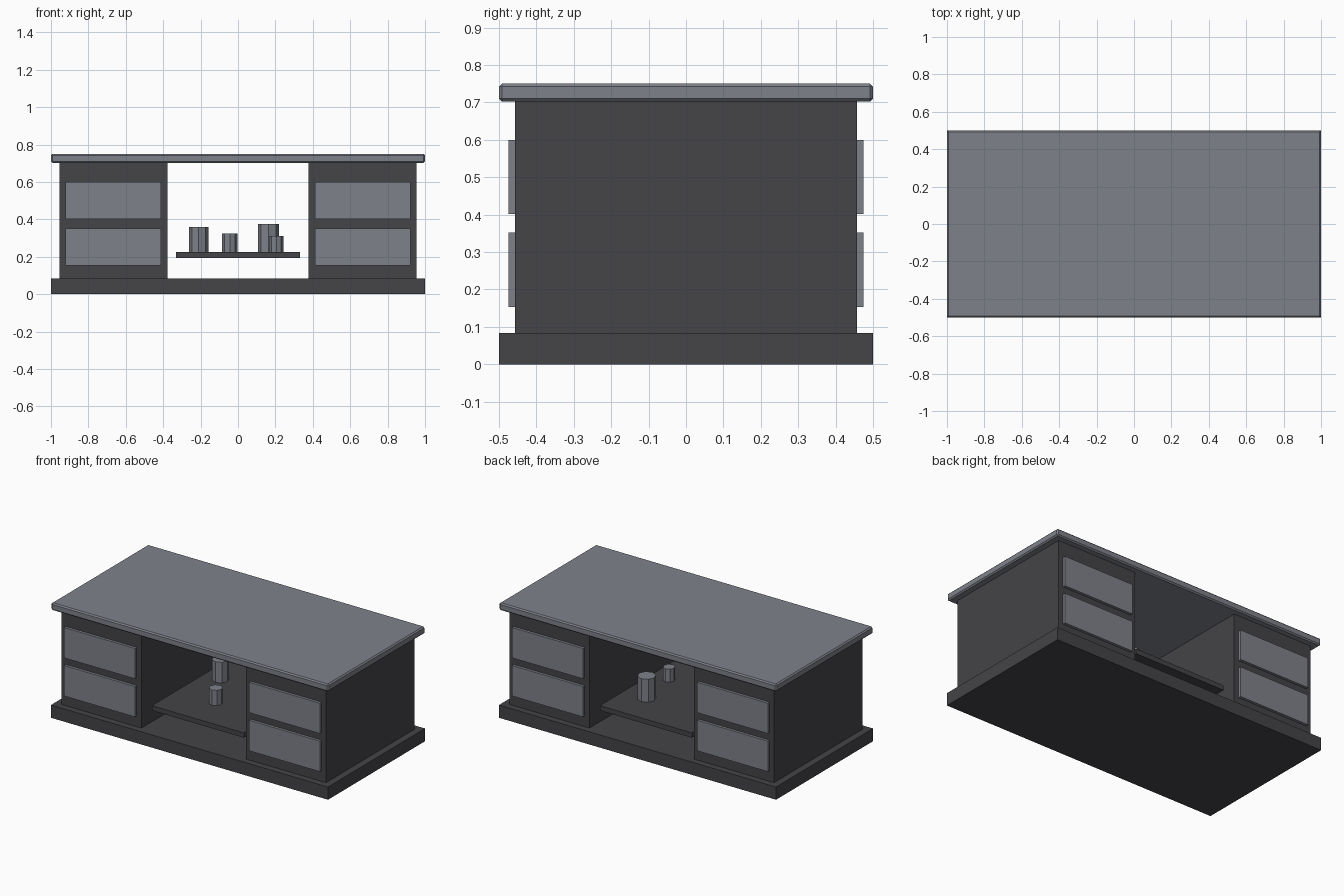
import bpy
import math

cube = bpy.data.objects.get("Cube")
if cube:
    bpy.data.objects.remove(cube, do_unlink=True)


def make_material(name, rgb):
    mat = bpy.data.materials.new(name)
    mat.use_nodes = True
    color = (*rgb, 1.0)
    mat.diffuse_color = color
    mat.node_tree.nodes["Principled BSDF"].inputs["Base Color"].default_value = color
    return mat


dark = make_material("charcoal", (0.058, 0.056, 0.063))
gray = make_material("slate gray", (0.21, 0.222, 0.255))


def box(name, low, high, mat):
    """Box spanning two opposite corners."""
    center = [(a + b) / 2 for a, b in zip(low, high)]
    bpy.ops.mesh.primitive_cube_add(size=1, location=center)
    obj = bpy.context.object
    obj.name = name
    obj.scale = [b - a for a, b in zip(low, high)]
    bpy.ops.object.transform_apply(location=False, rotation=False, scale=True)
    obj.data.materials.append(mat)
    return obj


def jar(name, x, y, radius, top):
    """Eight-sided jar standing on the shelf."""
    height = top - SHELF_TOP
    bpy.ops.mesh.primitive_cylinder_add(
        vertices=8, radius=radius, depth=height,
        location=(x, y, SHELF_TOP + height / 2))
    obj = bpy.context.object
    obj.name = name
    obj.data.materials.append(gray)


BASE_TOP = 0.083
SHELF_TOP = 0.225
COUNTER_BOTTOM = 0.702

# Plinth and chamfered counter
box("base", (-1, -0.5, 0), (1, 0.5, BASE_TOP), dark)
counter = box("countertop", (-1, -0.5, COUNTER_BOTTOM), (1, 0.5, 0.75), gray)
bevel = counter.modifiers.new("chamfer", "BEVEL")
bevel.width = 0.008
bevel.segments = 1

# Two cabinets, with drawers on the front and the back
for side, sx in (("left", 1), ("right", -1)):
    xs = sorted((sx * 0.377, sx * 0.955))
    box(side + "_cabinet", (xs[0], -0.457, BASE_TOP), (xs[1], 0.457, COUNTER_BOTTOM), dark)
    xs = sorted((sx * 0.411, sx * 0.923))
    for face, sy in (("front", -1), ("back", 1)):
        ys = sorted((sy * 0.45, sy * 0.475))
        for level, z0, z1 in (("lower", 0.153, 0.352), ("upper", 0.402, 0.6)):
            box(f"{side}_{face}_{level}_drawer", (xs[0], ys[0], z0), (xs[1], ys[1], z1), gray)

# Middle shelf and its jars
box("shelf", (-0.332, -0.414, 0.193), (0.332, 0.414, SHELF_TOP), dark)
jar("wide_jar", 0.163, 0.172, 0.056, 0.375)
jar("tall_jar", -0.21, 0.118, 0.051, 0.36)
jar("short_jar", -0.044, -0.165, 0.041, 0.325)
jar("small_jar", 0.205, -0.118, 0.037, 0.31)
